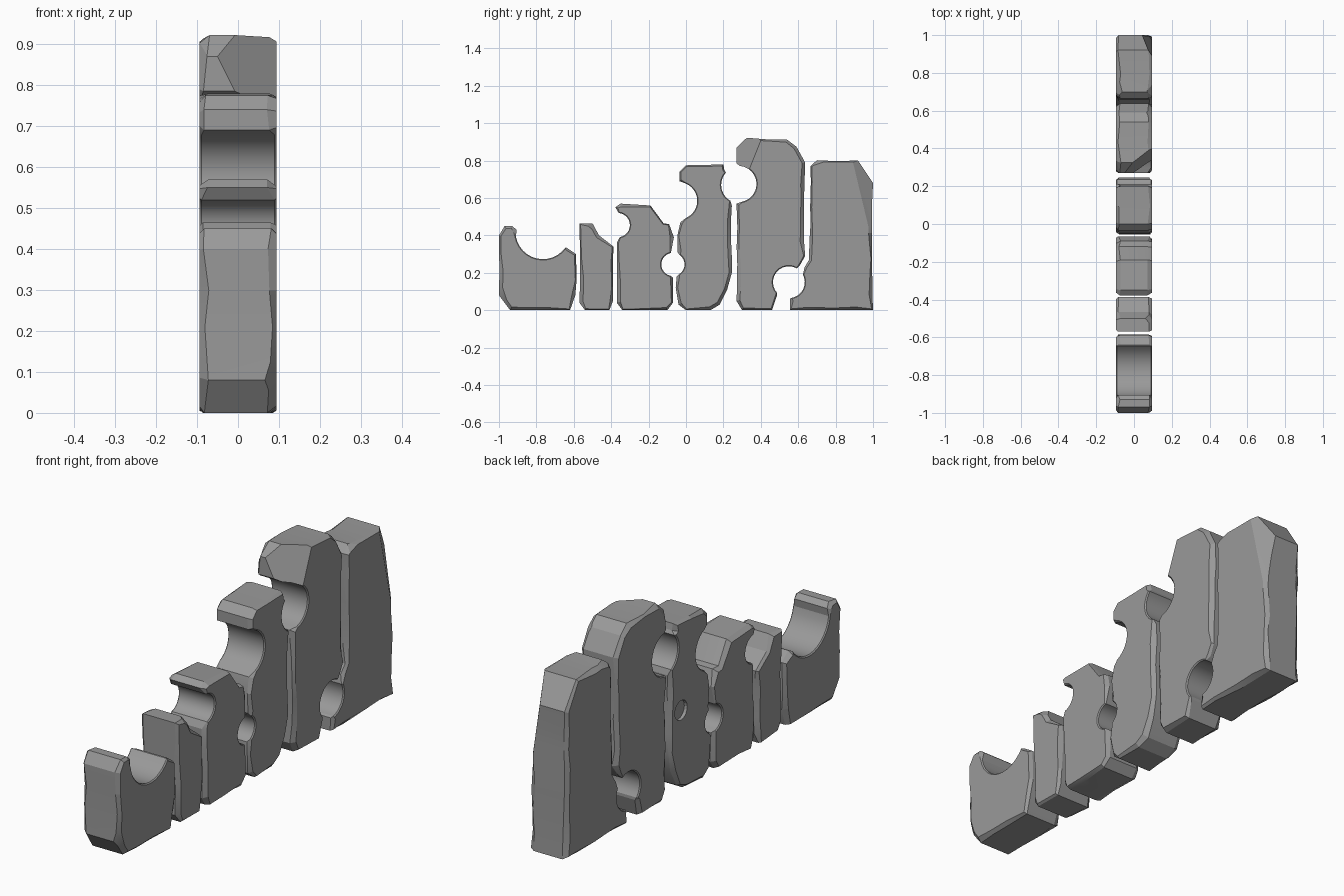
import bpy, bmesh, math, random
from mathutils import Vector

if "Cube" in bpy.data.objects:
    bpy.data.objects.remove(bpy.data.objects["Cube"])

random.seed(4)
HALF = 0.094  # half thickness of every slab
stone = bpy.data.materials.new("dark_stone")
stone.diffuse_color = (0.32, 0.32, 0.32, 1)
stone.use_nodes = True
stone.node_tree.nodes["Principled BSDF"].inputs["Base Color"].default_value = stone.diffuse_color


def arc(cy, cz, r, a0, a1, n=12):
    """Points of a round notch (third value marks a crisp, lightly chamfered point)."""
    pts = []
    for i in range(n + 1):
        a = math.radians(a0 + (a1 - a0) * i / n)
        pts.append((cy + r * math.cos(a), cz + r * math.sin(a), True))
    return pts


def roughen(profile):
    """Split long edges and nudge the new points inward, like chipped stone."""
    pts = [(Vector(p[:2]), len(p) > 2) for p in profile]
    out = []
    for (a, na), (b, nb) in zip(pts, pts[1:] + pts[:1]):
        out.append((a, na))
        d = b - a
        steps = int(d.length / 0.09)
        inward = Vector((-d.y, d.x)).normalized()
        for i in range(1, steps):
            t = (i + random.uniform(-0.25, 0.25)) / steps
            dent = 0 if a.y < 0.001 and b.y < 0.001 else random.uniform(0, 0.006)
            out.append((a + d * t + inward * dent, False))
    return out


def inset(pts, i, amount):
    p, q, r = pts[i - 1][0], pts[i][0], pts[(i + 1) % len(pts)][0]
    d1, d2 = (q - p).normalized(), (r - q).normalized()
    n = Vector((-d1.y - d2.y, d1.x + d2.x)).normalized()
    return q + n * amount


def slab(name, profile, cuts=()):
    pts = roughen(profile)
    n = len(pts)
    bm = bmesh.new()
    rings = []
    for side in (-1, 1):
        rim, cap = [], []
        for i, (p, notch) in enumerate(pts):
            w = 0.005 if notch else random.uniform(0.006, 0.021)
            depth = w if notch else random.uniform(0.008, 0.025)
            q = inset(pts, i, w)
            rim.append(bm.verts.new((side * (HALF - depth), p.x, p.y)))
            cap.append(bm.verts.new((side * HALF, q.x, q.y)))
        rings += [cap, rim] if side < 0 else [rim, cap]
    for a, b in zip(rings, rings[1:]):
        for i in range(n):
            j = (i + 1) % n
            bm.faces.new((a[i], a[j], b[j], b[i]))
    bm.faces.new(rings[0][::-1])
    bm.faces.new(rings[3])
    # large knocked-off corners
    for co, no in cuts:
        geom = bm.verts[:] + bm.edges[:] + bm.faces[:]
        bmesh.ops.bisect_plane(bm, geom=geom, plane_co=co, plane_no=no, clear_outer=True)
        bmesh.ops.holes_fill(bm, edges=[e for e in bm.edges if e.is_boundary], sides=0)
    bmesh.ops.recalc_face_normals(bm, faces=bm.faces[:])
    me = bpy.data.meshes.new(name)
    bm.to_mesh(me)
    bm.free()
    me.materials.append(stone)
    ob = bpy.data.objects.new(name, me)
    bpy.context.collection.objects.link(ob)
    bpy.ops.object.select_all(action='DESELECT')
    ob.select_set(True)
    bpy.context.view_layer.objects.active = ob
    bpy.ops.object.shade_smooth_by_angle(angle=math.radians(18))
    return ob


# Front stone with a wide scooped top
slab("stone_front_scoop",
     [(-1, .08), (-.94, 0), (-.62, 0), (-.592, .08), (-.585, .16), (-.588, .3), (-.64, .335)]
     + arc(-.765, .42, .147, -36, -170)
     + [(-.905, .43), (-.93, .45), (-.97, .45), (-1, .40)],
     [((.08, -.99, .1), (.7, -.6, -.2))])

# Small second stone
slab("stone_small",
     [(-.57, .04), (-.54, 0), (-.41, 0), (-.39, .05), (-.387, .34), (-.465, .40),
      (-.50, .465), (-.57, .465)],
     [((.075, -.50, .45), (.6, .5, .6))])

# Third stone with a notch on both sides
slab("stone_third",
     [(-.37, .04), (-.34, 0), (-.10, 0), (-.07, .04), (-.07, .175)]
     + arc(-.07, .245, .062, 258, 100)
     + [(-.065, .39), (-.09, .46), (-.12, .465), (-.19, .56), (-.35, .57), (-.378, .55)]
     + arc(-.365, .455, .065, 85, -80)
     + [(-.37, .36)])

# Fourth stone, narrow necked
neck = slab("stone_necked",
            [(-.04, .03), (0, 0), (.13, 0), (.18, .03), (.22, .11), (.245, .2), (.245, .56)]
            + arc(.285, .67, .097, 240, 138)
            + [(.205, .75), (.20, .78), (0, .775), (-.035, .74), (-.035, .69)]
            + arc(-.04, .585, .1, 70, -68)
            + [(-.03, .47), (-.046, .40), (-.045, .31)]
            + arc(-.07, .245, .062, 55, -60)
            + [(-.05, .18), (-.055, .12)])

# Fifth stone, the tallest
slab("stone_tallest",
     [(.27, .05), (.30, 0), (.46, 0), (.487, .08)]
     + arc(.55, .15, .085, 222, 60)
     + [(.61, .242), (.637, .29), (.637, .79), (.59, .875), (.54, .912), (.325, .922), (.27, .87),
        (.27, .785)]
     + arc(.28, .675, .097, 85, -80)
     + [(.27, .57)],
     [((.01, .33, .9), (.6, -.75, .3)), ((-.085, .29, .87), (-.8, -.4, .3)),
      ((.08, .6, .85), (.5, .6, .5))])

# Rear stone
slab("stone_rear",
     [(.555, 0), (1, 0), (1, .68), (.92, .8), (.70, .802), (.665, .77), (.658, .27), (.634, .23)]
     + arc(.55, .15, .085, 28, -80)
     + [(.555, .06)],
     [((.09, .945, .6), (.8, .5, .12)), ((-.085, .985, .7), (-.7, .5, .25)),
      ((.07, .70, .80), (.5, -.2, .6)), ((-.075, .75, .80), (-.5, -.1, .6))])

# Shallow round dimple on the left side of the necked stone
bpy.ops.mesh.primitive_cylinder_add(vertices=20, radius=.045, depth=.03,
                                    location=(-HALF, .17, .375), rotation=(0, math.pi / 2, 0))
cutter = bpy.context.object
cutter.name = "dimple_cutter"
cutter.hide_render = True
mod = neck.modifiers.new("dimple", 'BOOLEAN')
mod.object = cutter
mod.operation = 'DIFFERENCE'
mod.solver = 'EXACT'
bpy.context.view_layer.objects.active = neck
bpy.ops.object.modifier_apply(modifier=mod.name)
bpy.data.objects.remove(cutter)
